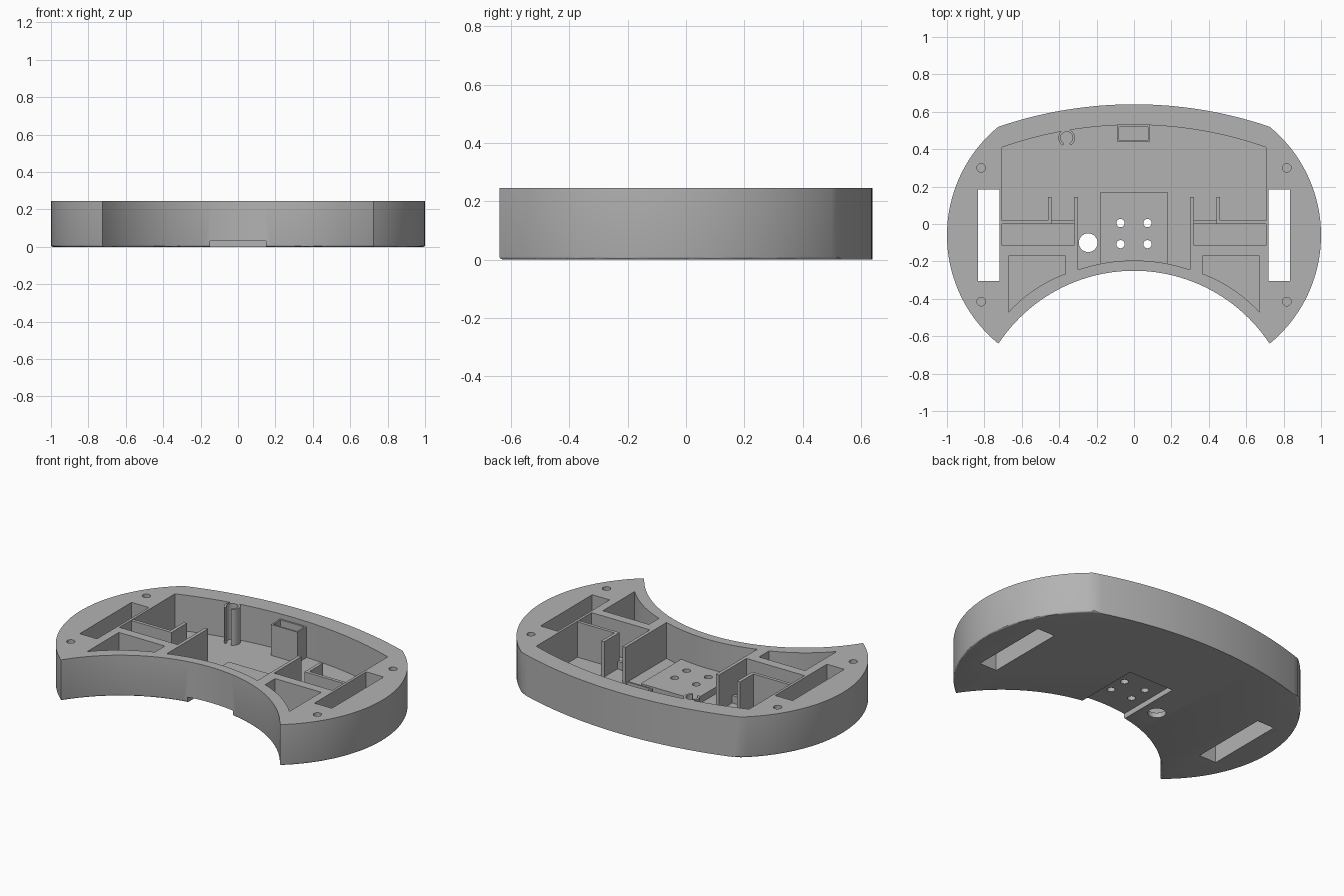
import bpy, bmesh, math
from mathutils import Vector

if "Cube" in bpy.data.objects:
    bpy.data.objects.remove(bpy.data.objects["Cube"], do_unlink=True)

H = 0.245          # rim height
FLOOR = 0.03       # floor thickness

grey = bpy.data.materials.new("plain_grey")
grey.use_nodes = True
colour = (0.45, 0.45, 0.45, 1)
grey.diffuse_color = colour
grey.node_tree.nodes["Principled BSDF"].inputs["Base Color"].default_value = colour


def arc(a, mid, b, n=32):
    """Points on the circle through a, mid and b, ends included."""
    a, mid, b = Vector(a), Vector(mid), Vector(b)
    u, v = mid - a, b - a
    d = 2 * u.cross(v)
    c = a + Vector((v.y * u.dot(u) - u.y * v.dot(v), u.x * v.dot(v) - v.x * u.dot(u))) / d
    start = math.atan2(*(a - c).yx)
    sweep = math.atan2(*(b - c).yx) - start
    turn = 1 if d > 0 else -1
    sweep = turn * ((turn * sweep) % math.tau)
    r = (a - c).length
    return [(c.x + r * math.cos(start + sweep * i / n),
             c.y + r * math.sin(start + sweep * i / n)) for i in range(n + 1)]


def prism(name, pts, z0, z1, bevel=0):
    """Extrude a flat outline between two heights."""
    bm = bmesh.new()
    base = bm.faces.new([bm.verts.new((x, y, z0)) for x, y in pts])
    rim = list(base.edges)
    top = bmesh.ops.extrude_face_region(bm, geom=[base], use_keep_orig=True)["geom"]
    for v in top:
        if isinstance(v, bmesh.types.BMVert):
            v.co.z = z1
    if bevel:
        bmesh.ops.bevel(bm, geom=rim, offset=bevel, segments=3, profile=0.5, affect='EDGES')
    bmesh.ops.recalc_face_normals(bm, faces=bm.faces)
    mesh = bpy.data.meshes.new(name)
    bm.to_mesh(mesh)
    bm.free()
    mesh.materials.append(grey)
    ob = bpy.data.objects.new(name, mesh)
    bpy.context.collection.objects.link(ob)
    return ob


def rect(x0, x1, y0, y1):
    return [(x0, y0), (x1, y0), (x1, y1), (x0, y1)]


def disc(x, y, r, n=32):
    return [(x + r * math.cos(math.tau * i / n), y + r * math.sin(math.tau * i / n)) for i in range(n)]


def combine(target, tool, op='DIFFERENCE'):
    """Apply a boolean and discard the tool."""
    mod = target.modifiers.new("cut", 'BOOLEAN')
    mod.operation, mod.solver, mod.object = op, 'EXACT', tool
    bpy.context.view_layer.objects.active = target
    bpy.ops.object.modifier_apply(modifier=mod.name)
    bpy.data.objects.remove(tool, do_unlink=True)


def flip(pts, s):
    return [(s * x, y) for x, y in pts]


# Shell: rounded sides, bowed back, concave front
side = arc((0.725, -0.64), (1, -0.06), (0.725, 0.52), 40)
back = arc((0.725, 0.52), (0, 0.64), (-0.725, 0.52))
left = [(-x, y) for x, y in reversed(side)]
front = arc((-0.725, -0.64), (0, -0.25), (0.725, -0.64), 48)
body = prism("shell", side[:-1] + back[:-1] + left[:-1] + front[:-1], 0, H, 0.01)

# Main cavity with the two tall partitions left standing
half = [(-0.705, -0.115), (-0.32, -0.115), (-0.32, 0.145), (-0.30, 0.145)]
cavity = (arc((0.705, 0.41), (0, 0.53), (-0.705, 0.41)) + half
          + arc((-0.30, -0.245), (0, -0.195), (0.30, -0.245), 20)
          + flip(reversed(half), -1))
combine(body, prism("cavity", cavity, FLOOR, 1))

# Raised mounting platform
combine(body, prism("platform", rect(-0.18, 0.18, -0.225, 0.17), 0.01, 0.07), 'UNION')

# Recess under the platform, open to the front
combine(body, prism("recess", rect(-0.15, 0.15, -0.5, 0.145), -0.1, 0.032))

for s in (-1, 1):
    # Curved pocket, wheel slot and axle notch
    pocket = [(0.67, -0.17), (0.365, -0.17)] + arc((0.365, -0.265), (0.53, -0.35), (0.67, -0.47), 16)
    combine(body, prism("pocket", flip(pocket, s), FLOOR, 1))
    combine(body, prism("slot", flip(rect(0.72, 0.835, -0.305, 0.185), s), -1, 1))
    axle = prism("axle", disc(0, 0, 0.022, 24), -0.03, 0.03)
    axle.rotation_euler.y = math.pi / 2
    axle.location = (s * 0.7125, -0.058, 0.13)
    bpy.context.view_layer.update()
    combine(body, axle)
    # Blind screw holes in the rim, through holes in the platform
    for y in (0.30, -0.415):
        combine(body, prism("screw", disc(s * 0.817, y, 0.023), 0.1, 1))
    for y in (0.005, -0.108):
        combine(body, prism("bolt", disc(s * 0.072, y, 0.022), -1, 1))

# Cable hole in the floor
combine(body, prism("cable", disc(-0.245, -0.1, 0.05), -1, 1))

# Motor bay walls: L-shaped wall and low sill on each side
parts = [body]
for s, word in ((-1, "right"), (1, "left")):
    ell = [(0.706, 0), (0.44, 0), (0.44, 0.145), (0.46, 0.145), (0.46, 0.02), (0.706, 0.02)]
    parts.append(prism(word + "_motor_wall", flip(ell, s), 0.025, H - 0.004))
    parts.append(prism(word + "_motor_sill", flip(rect(0.319, 0.441, 0, 0.02), s), 0.025, 0.075))

# Open-sided round holder
outer = arc((-0.34, 0.42), (-0.36, 0.505), (-0.38, 0.42), 28)
inner = arc((-0.346, 0.432), (-0.36, 0.493), (-0.374, 0.432), 28)
parts.append(prism("round_holder", outer + inner[::-1], 0.025, H))

# Box holder against the back wall
box = prism("box_holder", rect(-0.09, 0.085, 0.44, 0.528), 0.025, 0.215)
combine(box, prism("hollow", rect(-0.08, 0.075, 0.45, 0.518), 0.12, 1))
parts.append(box)

bpy.ops.object.select_all(action='DESELECT')
for ob in parts:
    ob.select_set(True)
bpy.context.view_layer.objects.active = body
bpy.ops.object.shade_smooth_by_angle(angle=math.radians(30))
